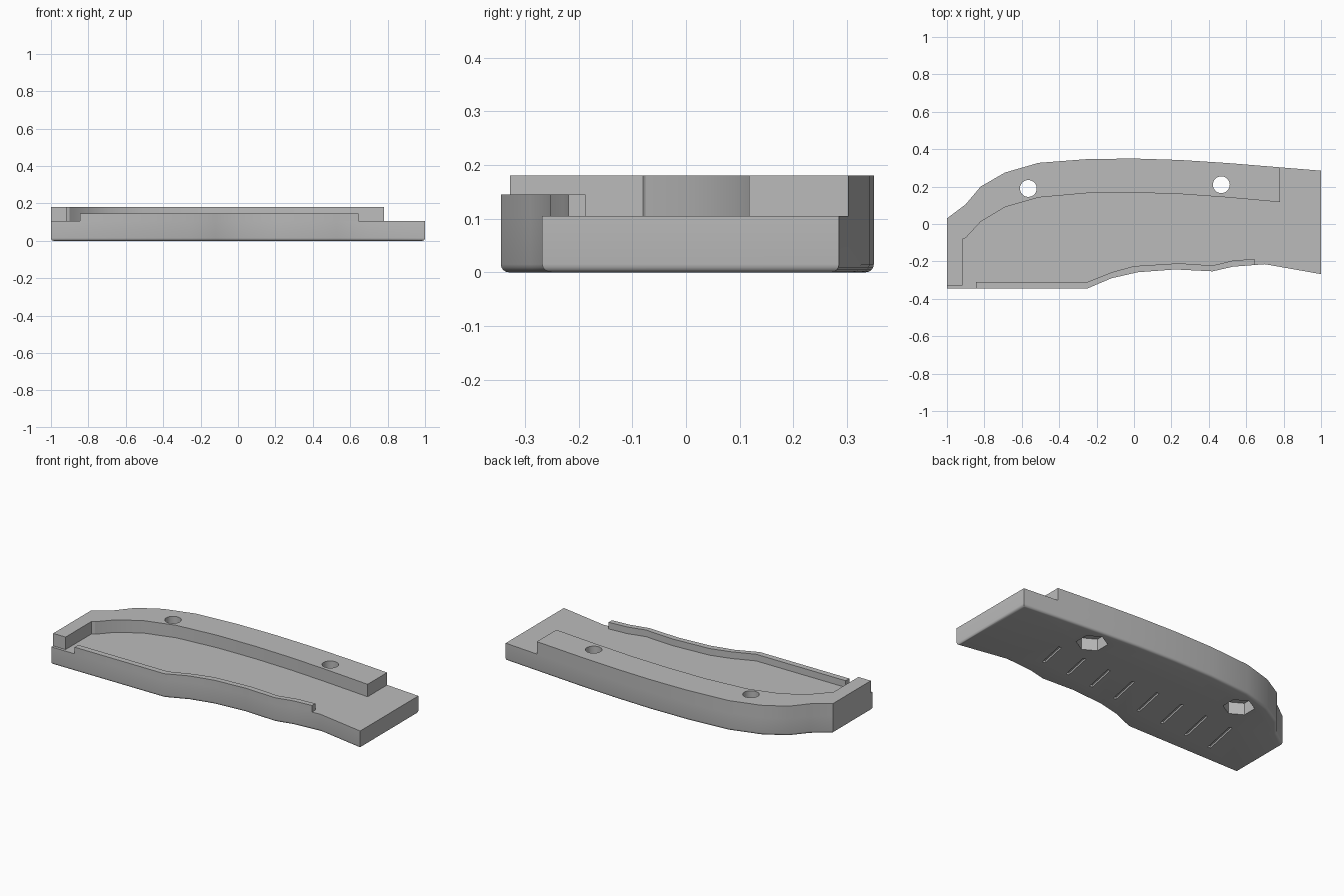
import bpy, bmesh, math
from mathutils import Vector

old = bpy.data.objects.get("Cube")
if old:
    bpy.data.objects.remove(old, do_unlink=True)

grey = bpy.data.materials.new("plain grey")
grey.use_nodes = True
grey.diffuse_color = (0.5, 0.5, 0.5, 1)
grey.node_tree.nodes["Principled BSDF"].inputs["Base Color"].default_value = (0.5, 0.5, 0.5, 1)

FLOOR, WALL_TOP, LIP_TOP = 0.105, 0.18, 0.145


def prism(name, outline, z0, z1, round_bottom=0):
    """Extrude a flat outline between two heights, optionally rounding its lower rim."""
    bm = bmesh.new()
    face = bm.faces.new([bm.verts.new((x, y, z0)) for x, y in outline])
    ext = bmesh.ops.extrude_face_region(bm, geom=[face], use_keep_orig=True)
    top = [v for v in ext["geom"] if isinstance(v, bmesh.types.BMVert)]
    bmesh.ops.translate(bm, verts=top, vec=(0, 0, z1 - z0))
    bmesh.ops.recalc_face_normals(bm, faces=bm.faces)
    if round_bottom:
        rim = [e for e in bm.edges if all(v.co.z < z0 + 1e-5 for v in e.verts)]
        bmesh.ops.bevel(bm, geom=rim, offset=round_bottom, segments=4,
                        profile=0.5, affect='EDGES')
    mesh = bpy.data.meshes.new(name)
    bm.to_mesh(mesh)
    bm.free()
    mesh.materials.append(grey)
    ob = bpy.data.objects.new(name, mesh)
    bpy.context.collection.objects.link(ob)
    return ob


def ring(x, y, r, n, turn=0):
    return [(x + r * math.cos(turn + math.tau * i / n),
             y + r * math.sin(turn + math.tau * i / n)) for i in range(n)]


def combine(target, tool, operation):
    """Apply a boolean and discard the helper."""
    mod = target.modifiers.new("combine", 'BOOLEAN')
    mod.object, mod.operation, mod.solver = tool, operation, 'EXACT'
    tool.hide_render = True
    bpy.context.view_layer.objects.active = target
    bpy.ops.object.modifier_apply(modifier=mod.name)
    bpy.data.objects.remove(tool, do_unlink=True)


# Shared edge curves
back = [(-1, .03), (-.9, .105), (-.82, .2), (-.69, .275), (-.51, .327), (-.25, .347),
        (0, .35), (.25, .342), (.5, .326), (.78, .303)]
front = [(.53, -.228), (.42, -.253), (.22, -.243), (.02, -.258), (-.12, -.29), (-.25, -.345)]
wall_inner = [(.78, .117), (.5, .142), (.25, .16), (0, .168), (-.25, .165), (-.51, .142),
              (-.69, .09), (-.82, .012), (-.9, -.075), (-.917, -.08), (-.917, -.328), (-1, -.328)]
lip_inner = [(-.845, -.31), (-.25, -.31), (-.12, -.258), (0, -.225), (.24, -.21),
             (.42, -.222), (.53, -.195), (.645, -.187)]

# Grip plate with a raised back wall and a low front lip
plate = prism("grip_plate", back + [(1, .285), (1, -.268), (.7, -.215)] + front + [(-1, -.345)],
              0, FLOOR, round_bottom=.015)
combine(plate, prism("back_wall", back + wall_inner, FLOOR, WALL_TOP), 'UNION')
combine(plate, prism("front_lip", lip_inner + [(.645, -.2192)] + front + [(-.845, -.345)],
                     FLOOR, LIP_TOP), 'UNION')

# Screw holes with hexagonal nut pockets underneath
for x, y in ((-.565, .19), (.467, .21)):
    combine(plate, prism("screw_hole", ring(x, y, .045, 32), -.1, .3), 'DIFFERENCE')
    combine(plate, prism("nut_pocket", ring(x, y, .085, 6, math.pi / 2), -.1, .07), 'DIFFERENCE')

# Row of shallow slanted grip grooves on the underside
along, half_width = Vector((.2, .98)), .009
across = Vector((along.y, -along.x)) * half_width
for i in range(8):
    t = i / 7
    mid = Vector((.55 - 1.245 * t, -.02 - .1 * t))
    reach = along * (.09 + .03 * t)
    corners = [mid - reach - across, mid - reach + across, mid + reach + across, mid + reach - across]
    combine(plate, prism("grip_groove", corners, -.1, .012), 'DIFFERENCE')

# Soft shading along the curved sides, crisp corners elsewhere
bpy.ops.object.select_all(action='DESELECT')
plate.select_set(True)
bpy.context.view_layer.objects.active = plate
bpy.ops.object.shade_smooth_by_angle(angle=math.radians(30))
